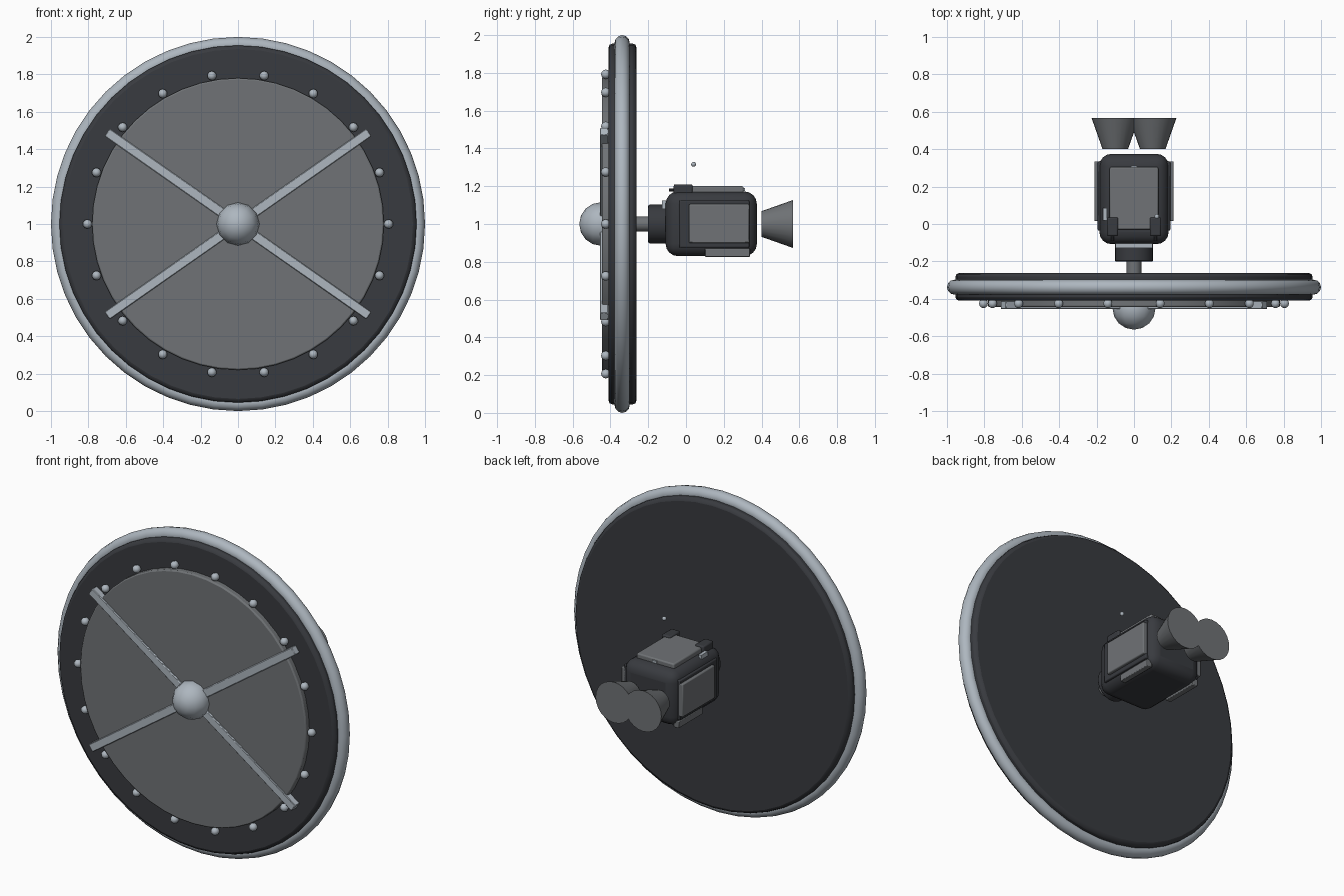
import bpy
import math

if "Cube" in bpy.data.objects:
    bpy.data.objects.remove(bpy.data.objects["Cube"])

def material(name, c):
    m = bpy.data.materials.new(name)
    m.diffuse_color = (*c, 1)
    m.use_nodes = True
    m.node_tree.nodes["Principled BSDF"].inputs["Base Color"].default_value = m.diffuse_color
    return m

LIGHT = material("light_steel", (0.42, 0.47, 0.52))
MID = material("mid_grey", (0.16, 0.17, 0.18))
DARK = material("dark_grey", (0.04, 0.043, 0.05))

def finish(name, mat, bevel=0, smooth=True, segments=2):
    o = bpy.context.object
    o.name = name
    o.data.materials.append(mat)
    bpy.ops.object.transform_apply(location=False, rotation=True, scale=True)
    if bevel:
        b = o.modifiers.new("bevel", "BEVEL")
        b.width, b.segments = bevel, segments
        b.limit_method = "ANGLE"
    if smooth:
        bpy.ops.object.shade_smooth_by_angle(angle=math.radians(35))
    return o

def box(name, x, y, z, mat, bevel=0, segments=2):
    """Box from (min, max) ranges."""
    r = (x, y, z)
    bpy.ops.mesh.primitive_cube_add(size=1, location=[(a + b) / 2 for a, b in r])
    bpy.context.object.scale = [b - a for a, b in r]
    return finish(name, mat, bevel, segments=segments)

def tube(name, y0, y1, r0, r1, mat, x=0, z=1, sides=32, bevel=0):
    """Cylinder or cone along y, radius r0 at y0 and r1 at y1."""
    bpy.ops.mesh.primitive_cone_add(vertices=sides, radius1=r0, radius2=r1, depth=y1 - y0,
                                    location=(x, (y0 + y1) / 2, z),
                                    rotation=(-math.pi / 2, 0, 0))
    return finish(name, mat, bevel)

def ball(name, loc, r, mat, seg=12, rings=8):
    bpy.ops.mesh.primitive_uv_sphere_add(segments=seg, ring_count=rings, radius=r,
                                         location=loc, rotation=(math.pi / 2, 0, 0))
    return finish(name, mat)

# Shield disc, raised face plate and rim
tube("shield_disc", -0.41, -0.262, 0.955, 0.955, DARK, sides=48, bevel=0.02)
tube("face_plate", -0.445, -0.40, 0.78, 0.78, MID, sides=48, bevel=0.008)
bpy.ops.mesh.primitive_torus_add(major_radius=0.96, minor_radius=0.04, major_segments=48,
                                 minor_segments=12, location=(0, -0.338, 1),
                                 rotation=(math.pi / 2, 0, 0))
finish("shield_rim", LIGHT)

# Crossed bars and centre boss
for i, s in enumerate((-1, 1)):
    bpy.ops.mesh.primitive_cube_add(size=1, location=(0, -0.433, 1),
                                    rotation=(0, s * math.radians(35), 0))
    bpy.context.object.scale = (1.71, 0.045, 0.05)
    finish(f"cross_bar_{i}", LIGHT, 0.004, segments=1)
ball("centre_boss", (0, -0.45, 1), 0.115, LIGHT)

# Ring of rivets
for i in range(18):
    a = i * math.tau / 18
    ball(f"rivet_{i}", (0.805 * math.cos(a), -0.425, 1 + 0.805 * math.sin(a)),
         0.025, LIGHT, 10, 6)

# Mounting shaft and collar
tube("mount_shaft", -0.27, -0.18, 0.04, 0.04, MID, sides=16)
tube("mount_collar", -0.2, -0.09, 0.102, 0.102, DARK, sides=24, bevel=0.006)
box("collar_plate", (-0.1, 0.1), (-0.128, -0.08), (1.08, 1.125), LIGHT)

# Drive body
box("drive_body", (-0.185, 0.185), (-0.108, 0.375), (0.83, 1.172), DARK, 0.065, 4)
box("top_plate", (-0.13, 0.13), (-0.03, 0.305), (1.15, 1.2), MID, 0.008)
box("top_catch", (-0.015, 0.015), (0.295, 0.312), (1.175, 1.19), LIGHT)
box("side_switch", (-0.165, -0.145), (0.02, 0.085), (1.13, 1.18), LIGHT)

# Mirrored fittings
for side, s in (("left", -1), ("right", 1)):
    def span(a, b):
        return tuple(sorted((s * a, s * b)))
    box(f"{side}_panel_frame", span(0.16, 0.194), (-0.035, 0.335), (0.875, 1.125), DARK, 0.006)
    box(f"{side}_panel", span(0.18, 0.212), (0.015, 0.335), (0.9, 1.105), MID, 0.006)
    box(f"{side}_lower_strip", span(0.15, 0.186), (0.1, 0.338), (0.826, 0.87), MID, 0.004)
    box(f"{side}_top_block", span(0.085, 0.145), (-0.065, 0.035), (1.155, 1.21), DARK, 0.008)
    tube(f"{side}_top_pin", -0.09, -0.05, 0.007, 0.007, DARK, x=s * 0.115, z=1.18, sides=8)
    tube(f"{side}_nozzle", 0.4, 0.567, 0.068, 0.127, MID, x=s * 0.1, sides=24)

# Beacon ball above the body
ball("beacon", (0.122, 0.04, 1.316), 0.013, LIGHT, 10, 6)
